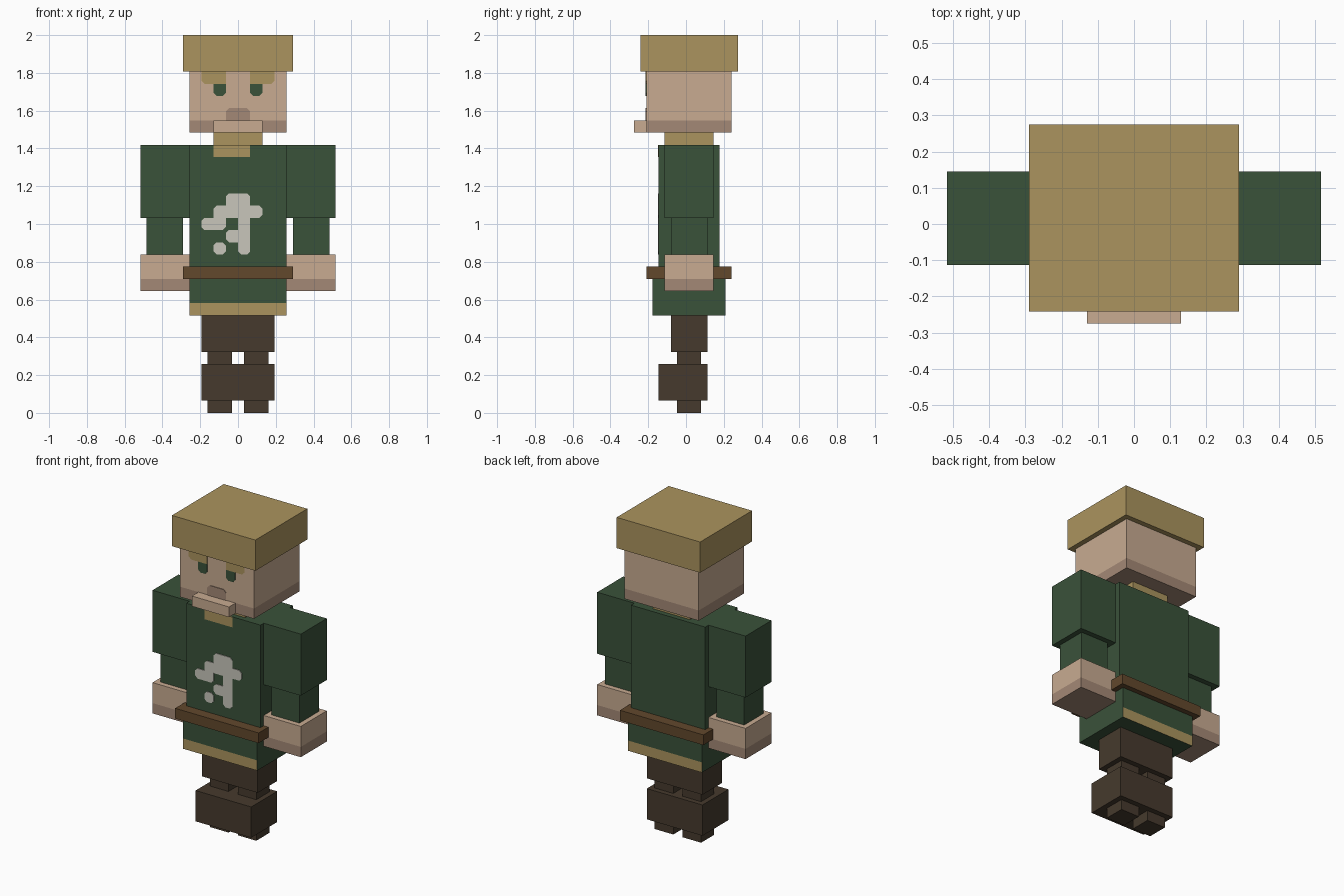
import bpy, bmesh
from mathutils import Vector

if "Cube" in bpy.data.objects:
    bpy.data.objects.remove(bpy.data.objects["Cube"])

U = 2 / 31          # one block unit


def material(name, hex_code):
    rgb = [int(hex_code[i:i + 2], 16) / 255 for i in (0, 2, 4)]
    lin = [c / 12.92 if c <= 0.04045 else ((c + 0.055) / 1.055) ** 2.4 for c in rgb]
    m = bpy.data.materials.new(name)
    m.diffuse_color = (*lin, 1)
    m.use_nodes = True
    m.node_tree.nodes["Principled BSDF"].inputs["Base Color"].default_value = m.diffuse_color
    return m


STRAW = material("straw", "AB945E")
GREEN = material("cloth green", "3A523A")
SKIN = material("skin", "C8AB91")
SHADE = material("dark skin", "A48976")
PALE = material("pale grey", "C8C6BB")
LEATHER = material("belt leather", "62482C")
BROWN = material("dark brown", "463A2D")


def finish(name, bm, mats):
    mesh = bpy.data.meshes.new(name)
    bm.to_mesh(mesh)
    bm.free()
    for m in mats:
        mesh.materials.append(m)
    ob = bpy.data.objects.new(name, mesh)
    bpy.context.collection.objects.link(ob)
    return ob


def box(name, x, y, z, mat, band=None, band_top=0, sides_only=False):
    """Box from ranges in units; faces under band_top take the band material."""
    bm = bmesh.new()
    bmesh.ops.create_cube(bm, size=1)
    for v in bm.verts:
        v.co = Vector([(r[0] + r[1]) / 2 + c * (r[1] - r[0])
                       for c, r in zip(v.co, (x, y, z))]) * U
    if band:
        bmesh.ops.bisect_plane(bm, geom=bm.verts[:] + bm.edges[:] + bm.faces[:],
                               plane_co=(0, 0, band_top * U), plane_no=(0, 0, 1))
        bm.normal_update()
        for f in bm.faces:
            low = f.calc_center_median().z < band_top * U
            if low and (not sides_only or abs(f.normal.y) > 0.5):
                f.material_index = 1
    return finish(name, bm, [mat, band] if band else [mat])


def pair(name, x, *args, **kw):
    box("right_" + name, x, *args, **kw)
    box("left_" + name, (-x[1], -x[0]), *args, **kw)


def painted(name, cells, y, mat, touching=(), cut=0.25):
    """Thin plate of square cells, with its free outer corners clipped."""
    filled = set(cells) | set(touching)
    bm = bmesh.new()
    for cx, cz in cells:
        pts = []
        for sx, sz in ((-1, -1), (1, -1), (1, 1), (-1, 1)):
            px, pz = cx + 0.5 + sx / 2, cz + 0.5 + sz / 2
            free = (cx + sx, cz) not in filled and (cx, cz + sz) not in filled
            if free and cut:
                corner = [(px - sx * cut, pz), (px, pz - sz * cut)]
                pts += corner if sx * sz < 0 else corner[::-1]
            else:
                pts.append((px, pz))
        # keep the outline in counter-clockwise order about the cell centre
        import_order = sorted(pts, key=lambda p: Vector((p[0] - cx - 0.5, p[1] - cz - 0.5))
                              .angle_signed(Vector((1, 0))))
        bm.faces.new([bm.verts.new((px * U, y * U - 0.004, pz * U))
                      for px, pz in import_order])
    bmesh.ops.remove_doubles(bm, verts=bm.verts[:], dist=1e-5)
    top = bm.faces[:]
    ext = bmesh.ops.extrude_face_region(bm, geom=top, use_keep_orig=True)
    for v in ext["geom"]:
        if isinstance(v, bmesh.types.BMVert):
            v.co.y = y * U
    bmesh.ops.recalc_face_normals(bm, faces=bm.faces[:])
    return finish(name, bm, [mat])


# Legs and boots
pair("foot", (0.5, 2.5), (-0.75, 1.25), (0, 1), BROWN)
box("boots", (-3, 3), (-2.25, 1.75), (1, 4), BROWN)
pair("shin", (0.5, 2.5), (-0.75, 1.25), (4, 5), BROWN)
box("trousers", (-3, 3), (-1.25, 1.75), (5, 8), BROWN)

# Tunic, hemmed on the front and back, with belt
box("tunic_skirt", (-4, 4), (-2.75, 3.25), (8, 11), GREEN, STRAW, 9, sides_only=True)
box("belt", (-4.5, 4.5), (-3.25, 3.75), (11, 12), LEATHER)
box("tunic", (-4, 4), (-2.25, 2.75), (12, 22), GREEN)

# Arms
pair("sleeve", (4, 8), (-1.75, 2.25), (16, 22), GREEN)
pair("forearm", (4.5, 7.5), (-1.25, 1.75), (13, 16), GREEN)
pair("hand", (4, 8), (-1.75, 2.25), (10, 13), SKIN, SHADE, 11)

# Head
box("neck", (-2, 2), (-1.75, 2.25), (22, 23), STRAW)
box("head", (-4, 4), (-3.25, 3.75), (23, 28), SKIN, SHADE, 24)
box("lip", (-2, 2), (-4.25, -3.25), (23, 24), SKIN)
box("hair", (-4.5, 4.5), (-3.75, 4.25), (28, 31), STRAW)

# Face details
FACE = -3.25
for side, eye, brow in (("left", -2, (-3, -2)), ("right", 1, (1, 2))):
    painted(side + "_eye", [(eye, 26)], FACE, GREEN, [(eye, 27)])
    painted(side + "_brow", [(b, 27) for b in brow], FACE, STRAW,
            [(eye, 26)] + [(b, 28) for b in brow])
painted("nose", [(-1, 24), (0, 24)], FACE, SHADE, [(-1, 23), (0, 23)])

# Collar opening and chest emblem
painted("collar", [(c, 21) for c in (-2, -1, 0)], -2.25, STRAW, cut=0)
rows = {17: (-1, 0), 16: (-2, -1, 0, 1), 15: (-3, -2, 0), 14: (-1, 0), 13: (-2, 0)}
painted("chest_emblem", [(c, r) for r, cs in rows.items() for c in cs], -2.25, PALE)
